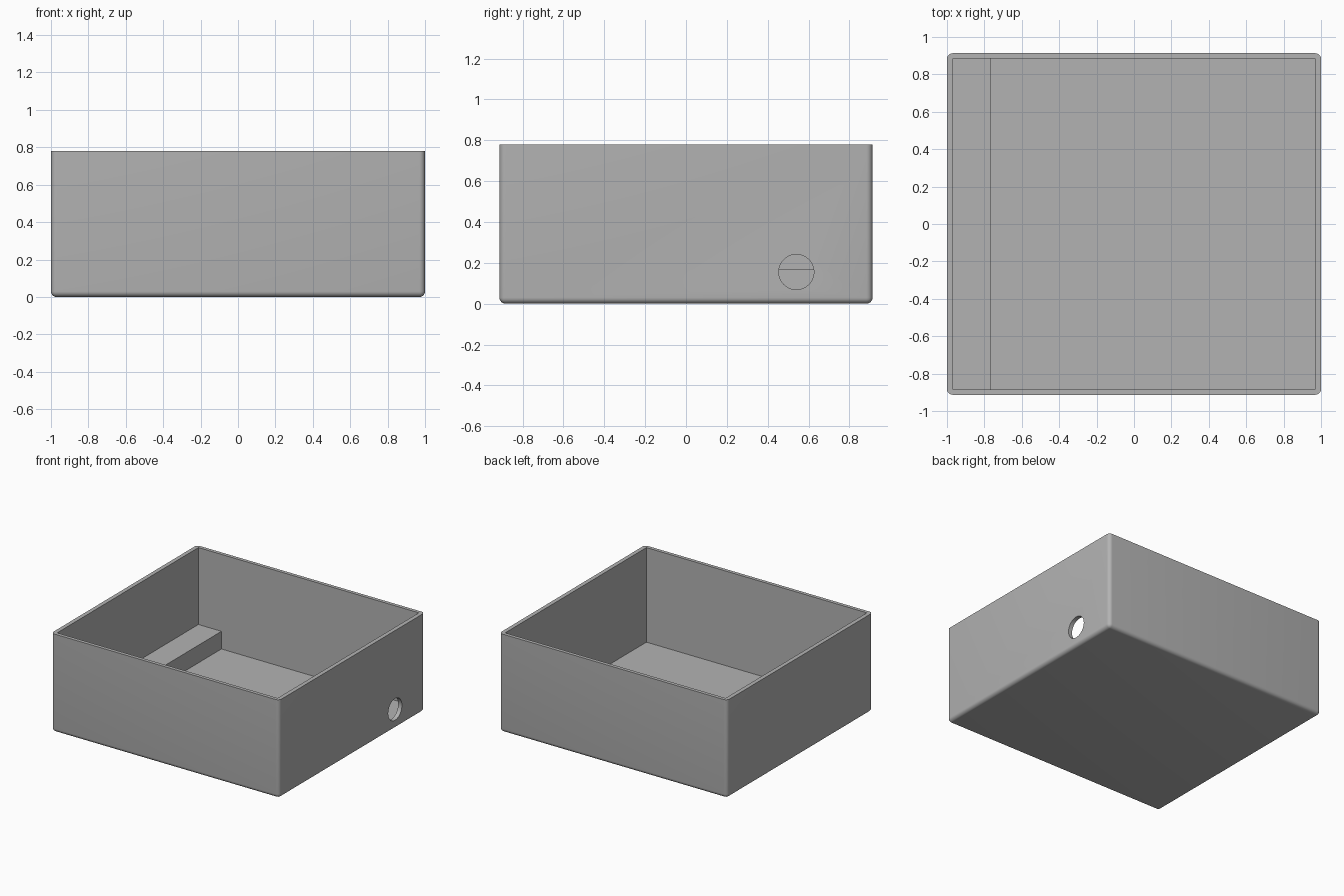
import bpy
import bmesh
from math import pi, radians
from mathutils import Matrix, Vector

if "Cube" in bpy.data.objects:
    bpy.data.objects.remove(bpy.data.objects["Cube"])

HALF_X, HALF_Y, HEIGHT = 1.0, 0.913, 0.78
IN_X, IN_Y, FLOOR = 0.967, 0.885, 0.03
SHELF_X, SHELF_Z = -0.765, 0.17
RADIUS = 0.03

grey = bpy.data.materials.new("plain_grey")
grey.use_nodes = True
color = (0.45, 0.45, 0.45, 1)
grey.diffuse_color = color
grey.node_tree.nodes["Principled BSDF"].inputs["Base Color"].default_value = color


def add_object(name, bm):
    bmesh.ops.recalc_face_normals(bm, faces=bm.faces)
    mesh = bpy.data.meshes.new(name)
    bm.to_mesh(mesh)
    bm.free()
    mesh.materials.append(grey)
    obj = bpy.data.objects.new(name, mesh)
    bpy.context.collection.objects.link(obj)
    return obj


# Outer block: rounded upright corners and base, crisp rim
bm = bmesh.new()
bmesh.ops.create_cube(bm, size=1)
bmesh.ops.scale(bm, vec=(2 * HALF_X, 2 * HALF_Y, HEIGHT), verts=bm.verts)
bmesh.ops.translate(bm, vec=(0, 0, HEIGHT / 2), verts=bm.verts)
edges = [e for e in bm.edges if min(v.co.z for v in e.verts) < 0.01]
bmesh.ops.bevel(bm, geom=edges, offset=RADIUS, segments=6, profile=0.5, affect='EDGES')
box = add_object("open_box", bm)

# Cavity: stepped profile swept front to back, leaving a raised shelf on one side
bm = bmesh.new()
profile = [(SHELF_X, FLOOR), (IN_X, FLOOR), (IN_X, 1), (-IN_X, 1),
           (-IN_X, SHELF_Z), (SHELF_X, SHELF_Z)]
face = bm.faces.new([bm.verts.new((x, -IN_Y, z)) for x, z in profile])
swept = bmesh.ops.extrude_face_region(bm, geom=[face])["geom"]
bmesh.ops.translate(bm, vec=(0, 2 * IN_Y, 0),
                    verts=[g for g in swept if isinstance(g, bmesh.types.BMVert)])
cavity = add_object("cavity_cutter", bm)

# Round cable hole through the side wall
bm = bmesh.new()
place = Matrix.Translation(Vector((HALF_X, 0.54, 0.155))) @ Matrix.Rotation(pi / 2, 4, 'Y')
bmesh.ops.create_cone(bm, cap_ends=True, segments=48, radius1=0.086, radius2=0.086,
                      depth=0.2, matrix=place)
hole = add_object("hole_cutter", bm)

# Cut the block, then drop the cutters
bpy.context.view_layer.objects.active = box
for cutter in (cavity, hole):
    cutter.hide_render = True
    mod = box.modifiers.new(cutter.name, 'BOOLEAN')
    mod.operation = 'DIFFERENCE'
    mod.solver = 'EXACT'
    mod.object = cutter
    bpy.ops.object.modifier_apply(modifier=mod.name)
    bpy.data.objects.remove(cutter)

bpy.ops.object.select_all(action='DESELECT')
box.select_set(True)
bpy.ops.object.shade_smooth_by_angle(angle=radians(30))
